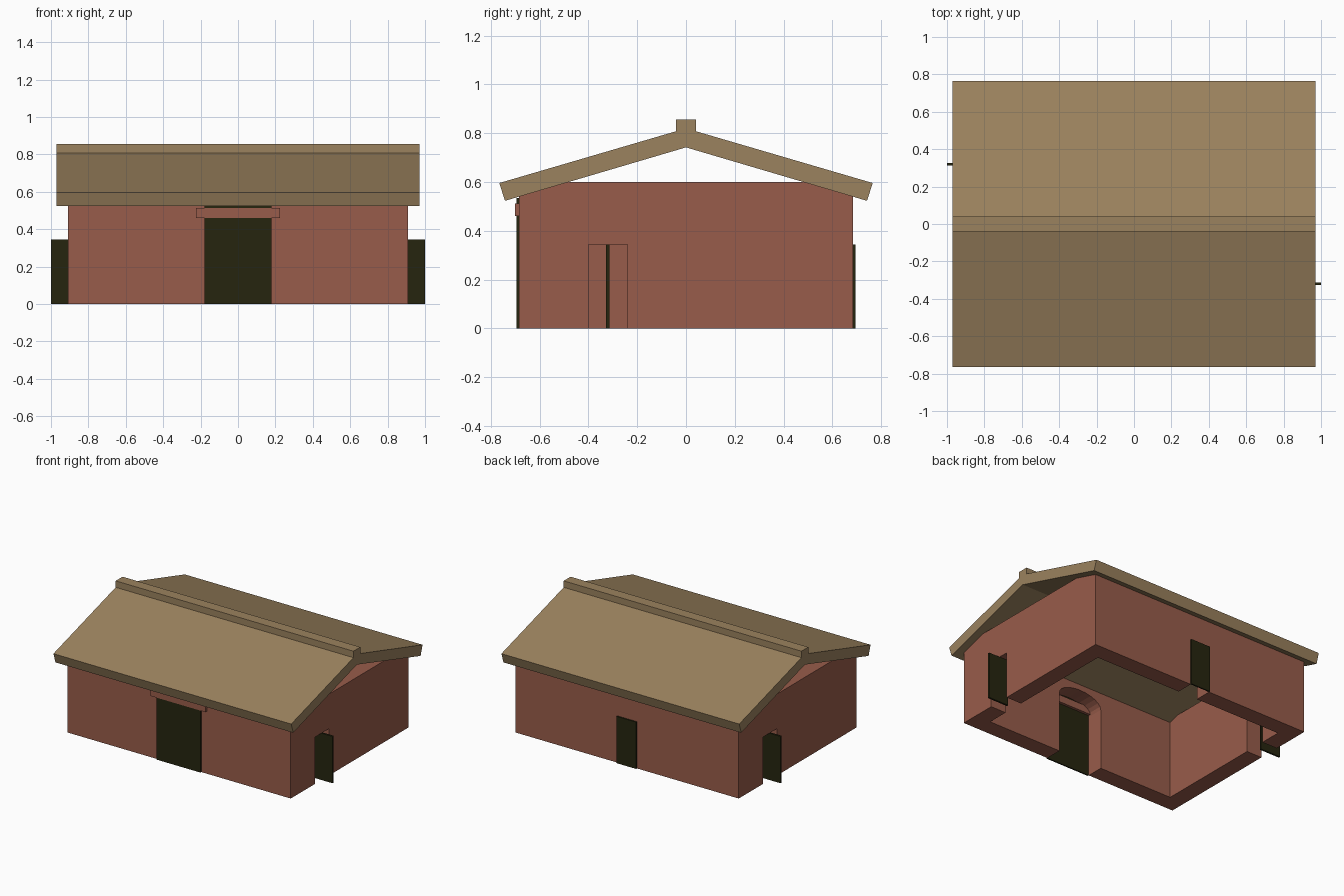
import bpy, bmesh, math

if "Cube" in bpy.data.objects:
    bpy.data.objects.remove(bpy.data.objects["Cube"], do_unlink=True)


def material(name, rgb):
    m = bpy.data.materials.new(name)
    m.use_nodes = True
    m.diffuse_color = (*rgb, 1)
    m.node_tree.nodes["Principled BSDF"].inputs["Base Color"].default_value = (*rgb, 1)
    return m


BRICK = material("red clay", (0.314, 0.107, 0.069))
THATCH = material("tan roof", (0.328, 0.223, 0.112))
WOOD = material("dark wood", (0.0194, 0.0185, 0.0048))


def prism(name, outline, axis, start, end, mat=None):
    """Extrude a 2D outline along the x axis (outline y, z) or y axis (outline x, z)."""
    def place(a, b, d):
        return (d, a, b) if axis == "x" else (a, d, b)
    bm = bmesh.new()
    face = bm.faces.new([bm.verts.new(place(a, b, start)) for a, b in outline])
    moved = bmesh.ops.extrude_face_region(bm, geom=[face])["geom"]
    bmesh.ops.translate(bm, vec=place(0, 0, end - start),
                        verts=[v for v in moved if isinstance(v, bmesh.types.BMVert)])
    bmesh.ops.recalc_face_normals(bm, faces=bm.faces)
    mesh = bpy.data.meshes.new(name)
    bm.to_mesh(mesh)
    bm.free()
    if mat:
        mesh.materials.append(mat)
    ob = bpy.data.objects.new(name, mesh)
    bpy.context.collection.objects.link(ob)
    return ob


def box(name, x, y, z, mat=None):
    outline = [(x[0], z[0]), (x[1], z[0]), (x[1], z[1]), (x[0], z[1])]
    return prism(name, outline, "y", y[0], y[1], mat)


def cut(target, cutter):
    mod = target.modifiers.new("cut", "BOOLEAN")
    mod.operation, mod.solver, mod.object = "DIFFERENCE", "EXACT", cutter
    bpy.context.view_layer.objects.active = target
    bpy.ops.object.modifier_apply(modifier=mod.name)
    bpy.data.objects.remove(cutter, do_unlink=True)


WX, WY, TOP, THICK = 0.91, 0.685, 0.6, 0.125
DOOR_Y, DOOR_HALF, DOOR_TOP = 0.32, 0.08, 0.345
GATE_HALF, SPRING, RISE = 0.18, 0.45, 0.085

# Wall shell, open at the top and bottom
walls = box("walls", (-WX, WX), (-WY, WY), (0, TOP), BRICK)
cut(walls, box("room_cutter", (THICK - WX, WX - THICK), (THICK - WY, WY - THICK), (-1, 1)))

# Arched front gateway and plain back doorway
arch = [(-GATE_HALF, -1), (GATE_HALF, -1)]
for i in range(13):
    t = math.pi * i / 12
    arch.append((GATE_HALF * math.cos(t), SPRING + RISE * math.sin(t)))
cut(walls, prism("gate_cutter", arch, "y", -1, -0.4))
cut(walls, box("back_cutter", (-DOOR_HALF, DOOR_HALF), (0.4, 1), (-1, DOOR_TOP)))

# Side doorways, with their doors standing open across the wall
for side, name in ((1, "left"), (-1, "right")):
    y = -side * DOOR_Y
    xs = sorted((side * 0.5, side * 1.2))
    cut(walls, box("side_cutter", xs, (y - DOOR_HALF, y + DOOR_HALF), (-1, DOOR_TOP)))
    xs = sorted((side * 0.835, side))
    box(name + "_door", xs, (y - 0.007, y + 0.007), (0, DOOR_TOP), WOOD)

# Closed doors and the lintel over the gateway
box("front_door", (-GATE_HALF, GATE_HALF), (-WY - 0.01, -WY), (0, 0.535), WOOD)
box("back_door", (-DOOR_HALF, DOOR_HALF), (WY, WY + 0.01), (0, DOOR_TOP), WOOD)
box("lintel", (-0.225, 0.225), (-WY - 0.016, -WY + 0.02), (0.46, 0.513), BRICK)

# Roof slabs with square-cut eaves, and the ridge cap
half = [(0.765, 0.596), (0.742, 0.523)]
outline = [(0, 0.82)] + half + [(0, 0.742)] + [(-y, z) for y, z in reversed(half)]
prism("roof", outline, "x", -0.97, 0.97, THATCH)
box("ridge_cap", (-0.97, 0.97), (-0.04, 0.04), (0.79, 0.856), THATCH)
